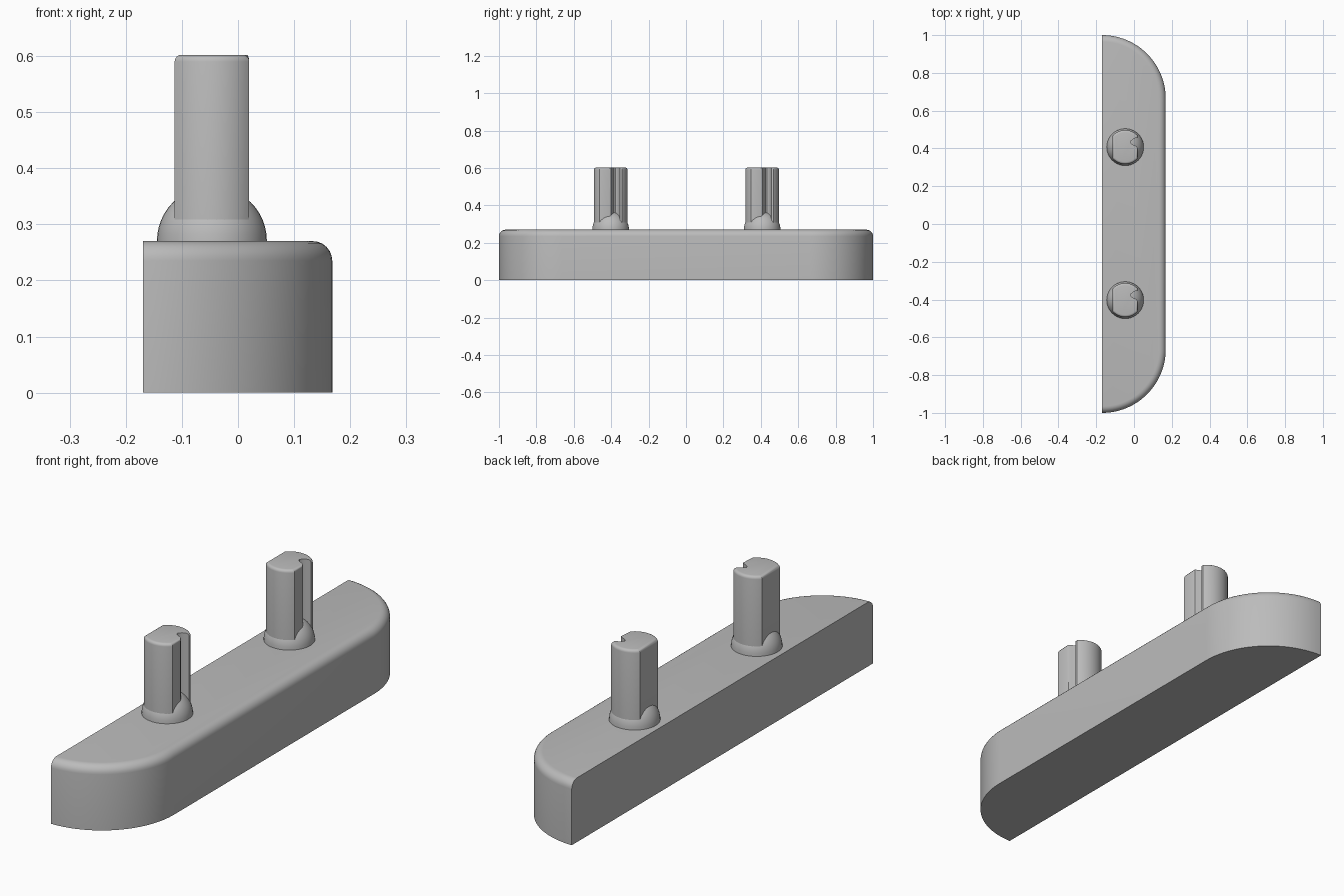
import bpy
import bmesh
import math

cube = bpy.data.objects.get("Cube")
if cube:
    bpy.data.objects.remove(cube, do_unlink=True)

grey = bpy.data.materials.new("plain grey")
grey.use_nodes = True
grey.diffuse_color = (0.5, 0.5, 0.5, 1)
grey.node_tree.nodes["Principled BSDF"].inputs["Base Color"].default_value = (0.5, 0.5, 0.5, 1)


def arc(cx, cy, r, start, end, steps):
    angles = [math.radians(start + (end - start) * i / steps) for i in range(steps + 1)]
    return [(cx + r * math.cos(a), cy + r * math.sin(a)) for a in angles]


def finish(bm, name, location=(0, 0, 0)):
    bmesh.ops.recalc_face_normals(bm, faces=bm.faces)
    mesh = bpy.data.meshes.new(name)
    bm.to_mesh(mesh)
    bm.free()
    mesh.materials.append(grey)
    ob = bpy.data.objects.new(name, mesh)
    ob.location = location
    bpy.context.collection.objects.link(ob)
    bpy.ops.object.select_all(action='DESELECT')
    ob.select_set(True)
    bpy.context.view_layer.objects.active = ob
    bpy.ops.object.shade_smooth_by_angle(angle=math.radians(30))
    return ob


def prism(outline, bottom, top, radius, segments, is_rounded):
    """Extrude an outline and round the top edges chosen by is_rounded(midpoint)."""
    bm = bmesh.new()
    face = bm.faces.new([bm.verts.new((x, y, bottom)) for x, y in outline])
    raised = bmesh.ops.extrude_face_region(bm, geom=[face], use_keep_orig=True)
    for v in raised["geom"]:
        if isinstance(v, bmesh.types.BMVert):
            v.co.z = top
    bmesh.ops.recalc_face_normals(bm, faces=bm.faces)
    rim = [e for e in bm.edges
           if min(v.co.z for v in e.verts) > top - 1e-5
           and is_rounded((e.verts[0].co + e.verts[1].co) / 2)]
    bmesh.ops.bevel(bm, geom=rim, offset=radius, segments=segments,
                    profile=0.5, affect='EDGES')
    return bm


# Base bar: flat on one long side, quarter-round ends on the other
BACK, R, TOP = -0.169, 0.337, 0.27
outline = (arc(BACK, -1 + R, R, -90, 0, 28) + arc(BACK, 1 - R, R, 0, 90, 28))
finish(prism(outline, 0, TOP, 0.035, 6, lambda m: m.x > BACK + 0.001), "base_bar")

# Post section: round rod with two flats and a rounded groove in one flat
POST_R, FLAT = 0.09, 0.0665
a = math.degrees(math.acos(FLAT / POST_R))
groove = [(FLAT, -0.008), (0.062, 0.002), (0.052, 0.008), (0.040, 0.013),
          (0.031, 0.019), (0.028, 0.026), (0.031, 0.033), (0.040, 0.041),
          (0.052, 0.047), (FLAT, 0.050)]
section = (arc(0, 0, POST_R, -180 + a, -a, 20) + groove
           + arc(0, 0, POST_R, a, 180 - a, 20))


def outside_groove(m):
    return not (m.x > 0.02 and -0.008 < m.y < 0.05)


# Dome collar: half a sphere revolved from a quarter arc
def dome():
    bm = bmesh.new()
    verts = [bm.verts.new((x, 0, z)) for x, z in arc(0, 0, 0.098, 0, 90, 12)]
    edges = [bm.edges.new(pair) for pair in zip(verts, verts[1:])]
    bmesh.ops.spin(bm, geom=verts + edges, cent=(0, 0, 0), axis=(0, 0, 1),
                   angle=math.tau, steps=40)
    bmesh.ops.remove_doubles(bm, verts=bm.verts, dist=1e-5)
    return bm


for label, y in (("front", -0.403), ("back", 0.407)):
    finish(prism(section, TOP - 0.01, 0.602, 0.012, 4, outside_groove),
           label + "_post", (-0.0465, y, 0))
    finish(dome(), label + "_collar", (-0.0465, y, TOP))
